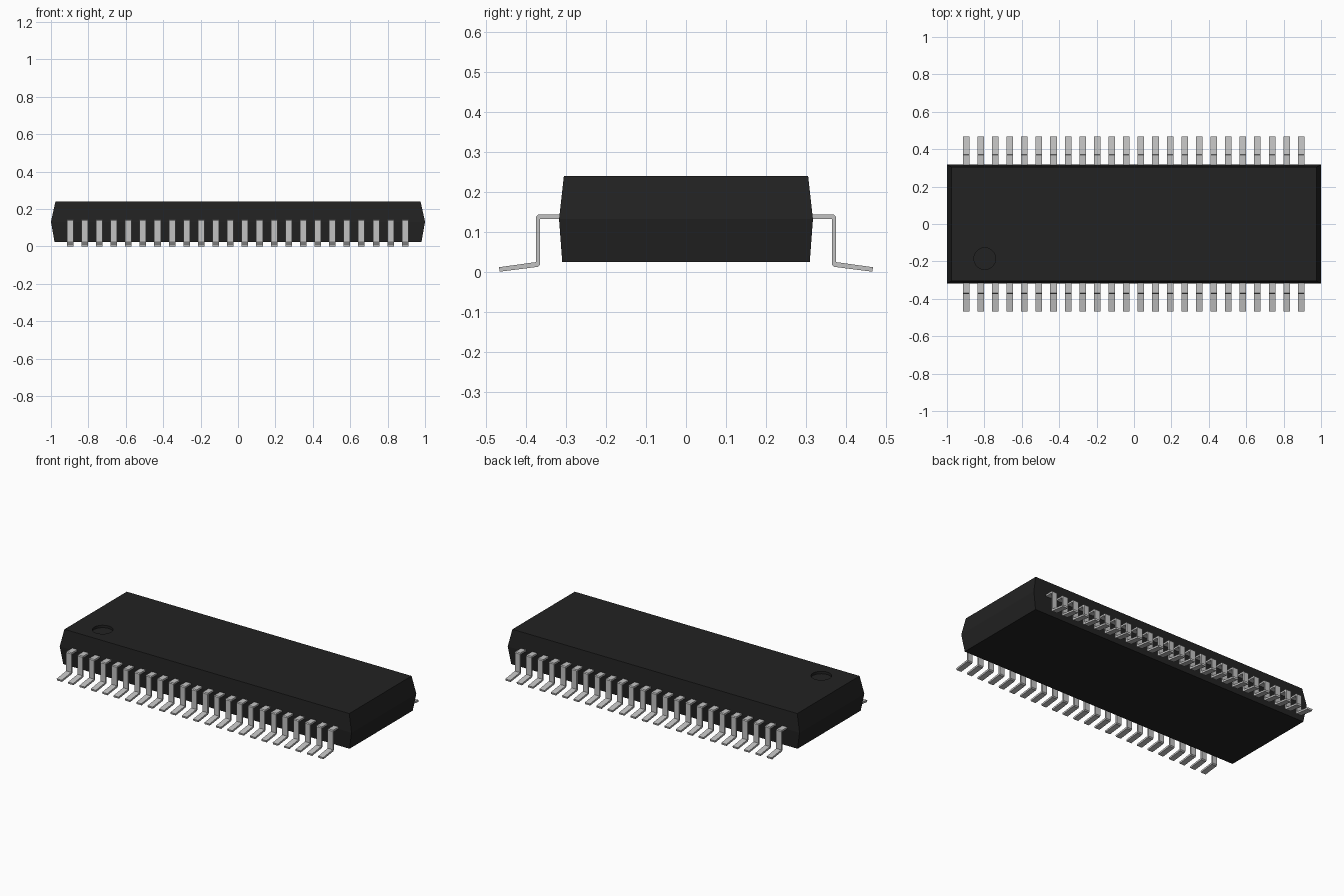
import bpy, bmesh

cube = bpy.data.objects.get("Cube")
if cube:
    bpy.data.objects.remove(cube, do_unlink=True)


def material(name, rgb):
    mat = bpy.data.materials.new(name)
    mat.use_nodes = True
    mat.diffuse_color = (*rgb, 1)
    mat.node_tree.nodes["Principled BSDF"].inputs["Base Color"].default_value = (*rgb, 1)
    return mat


def make_object(name, bm, mat):
    bmesh.ops.recalc_face_normals(bm, faces=bm.faces)
    mesh = bpy.data.meshes.new(name)
    bm.to_mesh(mesh)
    bm.free()
    mesh.materials.append(mat)
    obj = bpy.data.objects.new(name, mesh)
    bpy.context.collection.objects.link(obj)
    return obj


def loft(bm, rings):
    """Skin closed rings of points and cap both ends."""
    rows = [[bm.verts.new(p) for p in ring] for ring in rings]
    count = len(rows[0])
    for a, b in zip(rows, rows[1:]):
        for i in range(count):
            j = (i + 1) % count
            bm.faces.new((a[i], a[j], b[j], b[i]))
    bm.faces.new(rows[0][::-1])
    bm.faces.new(rows[-1])


black = material("black plastic", (0.016, 0.016, 0.016))
metal = material("tinned metal", (0.54, 0.54, 0.54))

# Moulded body, widest at the parting line
bm = bmesh.new()
sections = [(0.981, 0.309, 0.025), (1.0, 0.317, 0.132), (0.976, 0.305, 0.24)]
loft(bm, [[(-x, -y, z), (x, -y, z), (x, y, z), (-x, y, z)] for x, y, z in sections])
body = make_object("body", bm, black)

# Round recess marking the first lead
bm = bmesh.new()
bmesh.ops.create_cone(bm, cap_ends=True, segments=32, radius1=0.058, radius2=0.058, depth=0.03)
cutter = make_object("recess_cutter", bm, black)
cutter.location = (-0.798, -0.185, 0.24)
cutter.hide_render = True
cutter.hide_set(True)
cut = body.modifiers.new("recess", "BOOLEAN")
cut.operation = "DIFFERENCE"
cut.solver = "EXACT"
cut.object = cutter

# Bent leads: shoulder, drop and sloping foot
PROFILE = [(0.30, 0.144), (0.369, 0.144), (0.374, 0.139), (0.374, 0.025), (0.467, 0.012),
           (0.465, 0.001), (0.370, 0.013), (0.364, 0.019), (0.364, 0.133), (0.30, 0.133)]
LEADS, PITCH, HALF_WIDTH = 24, 0.0779, 0.0175
for side, name in ((-1, "front_leads"), (1, "back_leads")):
    bm = bmesh.new()
    for i in range(LEADS):
        x = (i - (LEADS - 1) / 2) * PITCH - 0.002
        loft(bm, [[(x + dx, side * y, z) for y, z in PROFILE]
                  for dx in (-HALF_WIDTH, HALF_WIDTH)])
    make_object(name, bm, metal)
